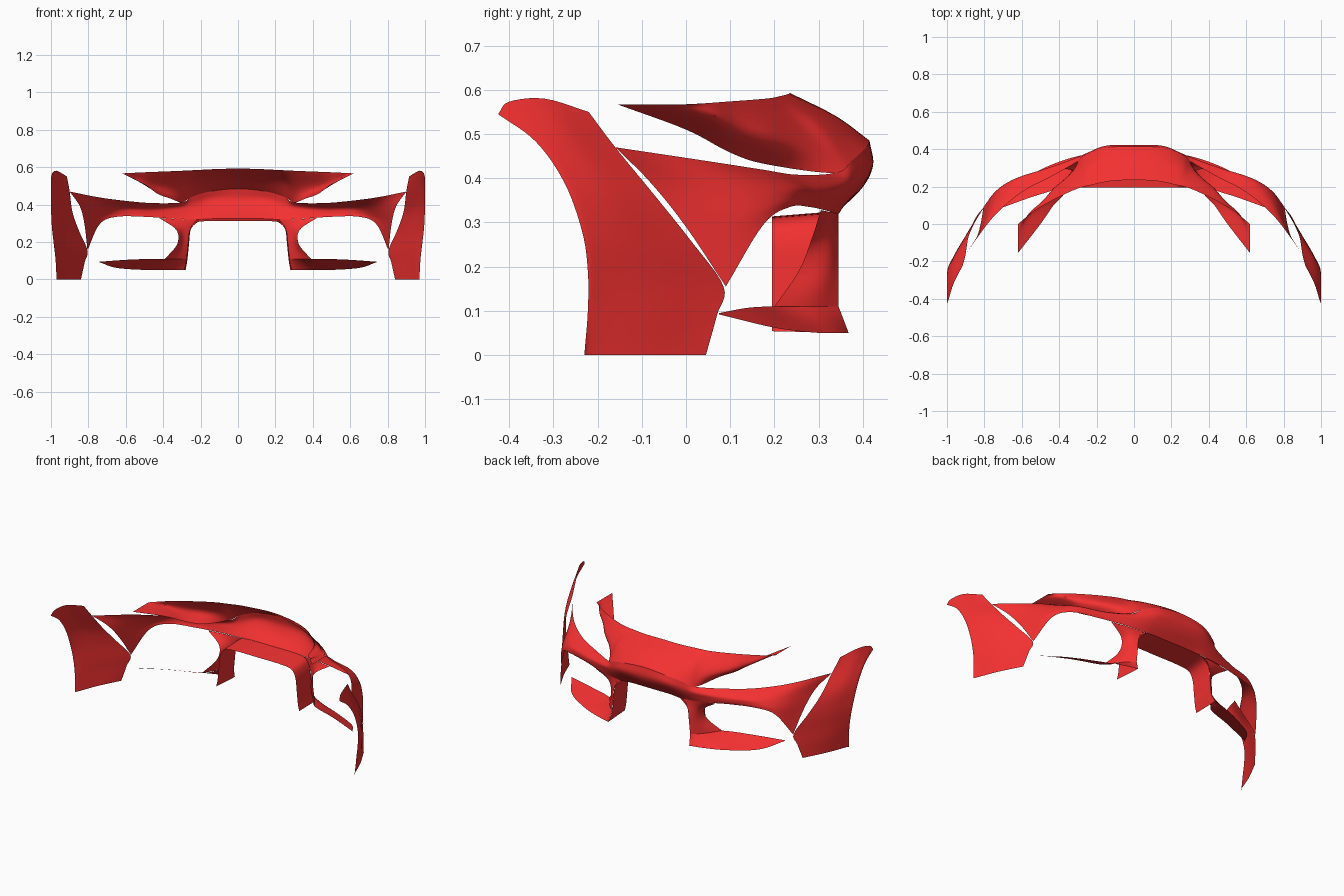
import bpy
from mathutils import Vector

red = bpy.data.materials.new("red_paint")
red.diffuse_color = (0.9, 0.03, 0.03, 1)


def spline(pts, steps):
    """Smooth curve through the points, square to the centre plane at x = 0."""
    p = [Vector(q) for q in pts]
    start = Vector((-p[1].x, p[1].y, p[1].z)) if abs(p[0].x) < 1e-6 < p[1].x else 2 * p[0] - p[1]
    p = [start] + p + [2 * p[-1] - p[-2]]
    out = []
    for i in range(1, len(p) - 2):
        a, b, c, d = p[i - 1:i + 3]
        for s in range(steps):
            t = s / steps
            out.append(0.5 * (2 * b + (c - a) * t + (2 * a - 5 * b + 4 * c - d) * t * t
                              + (3 * b - a - 3 * c + d) * t ** 3))
    return out + [p[-2]]


def panel(name, curves, along=6, across=5):
    """Sheet skinned across several guide curves and mirrored in x."""
    rows = [spline(c, along) for c in curves]
    cols = [spline(c, across) for c in zip(*rows)]
    n = len(cols[0])
    verts = [v for c in cols for v in c]
    faces = [(i * n + j, i * n + j + 1, (i + 1) * n + j + 1, (i + 1) * n + j)
             for i in range(len(cols) - 1) for j in range(n - 1)]
    me = bpy.data.meshes.new(name)
    me.from_pydata(verts, [], faces)
    me.materials.append(red)
    ob = bpy.data.objects.new(name, me)
    bpy.context.collection.objects.link(ob)
    mod = ob.modifiers.new("Mirror", 'MIRROR')
    mod.use_clip = True
    bpy.ops.object.select_all(action='DESELECT')
    ob.select_set(True)
    bpy.context.view_layer.objects.active = ob
    bpy.ops.object.shade_smooth_by_angle(angle=0.6)


# Nose edge shared by the upper panel and the band
nose = [(0, .415, .485), (.15, .408, .47), (.25, .375, .44), (.3, .335, .412)]

# Upper nose panel, with tips folding inwards over the lamp openings
panel("upper_nose", [
    [(0, .235, .593), (.12, .23, .59), (.22, .21, .585), (.3, .19, .581),
     (.4, .145, .577), (.5, .09, .573), (.56, .05, .57), (.62, 0, .567)],
    [(0, .34, .54), (.14, .33, .533), (.25, .305, .52), (.31, .28, .49),
     (.42, .2, .49), (.49, .12, .51), (.56, .05, .54), (.62, -.07, .567)],
    nose + [(.36, .18, .432), (.43, .1, .458), (.5, 0, .51), (.62, -.155, .567)],
])

# Main band wrapping from the nose round to the wings
panel("bumper_band", [
    nose + [(.45, .25, .408), (.6, .17, .42), (.75, .04, .44), (.9, -.16, .47)],
    [(0, .423, .43), (.15, .418, .425), (.25, .38, .4), (.32, .35, .385),
     (.47, .29, .38), (.62, .235, .385), (.74, .12, .385), (.845, -.08, .39)],
    [(0, .40, .38), (.15, .39, .375), (.25, .365, .36), (.33, .34, .355),
     (.49, .29, .355), (.65, .235, .355), (.75, .15, .33), (.82, 0, .29)],
    [(0, .345, .325), (.13, .345, .325), (.22, .345, .32), (.35, .325, .325),
     (.5, .28, .335), (.65, .235, .335), (.74, .175, .295), (.805, .09, .155)],
])

# Side wings, leaving a slim vent behind the band
panel("side_wing", [
    [(.915, -.22, .55), (.9, -.16, .47), (.885, -.07, .36), (.85, .01, .26),
     (.805, .085, .155), (.82, .07, .09), (.84, .045, 0)],
    [(.965, -.32, .58), (.965, -.25, .48), (.955, -.17, .37), (.935, -.12, .265),
     (.91, -.08, .165), (.91, -.08, .085), (.91, -.09, 0)],
    [(.99, -.4, .573), (.993, -.315, .485), (.993, -.25, .385), (.985, -.212, .275),
     (.975, -.2, .185), (.965, -.2, .095), (.958, -.21, 0)],
    [(1, -.425, .545), (1, -.34, .483), (1, -.275, .39), (.995, -.235, .28),
     (.985, -.222, .19), (.975, -.222, .1), (.97, -.23, 0)],
])

# Return lip under the nose that runs down the inside of each strut
path = [(0, .325), (.13, .325), (.22, .315), (.252, .27), (.262, .19), (.27, .11), (.28, .05)]
panel("grille_lip", [
    [(x, .345 if z > .06 else .368, z) for x, z in path],
    [(x + .008 * (x > 0), .195, max(z - .012, .054)) for x, z in path],
])

# Strut faces
panel("strut", [
    [(.2, .345, .32), (.252, .345, .27), (.262, .345, .19), (.27, .345, .11)],
    [(.3, .333, .322), (.295, .325, .265), (.298, .315, .19), (.33, .285, .11)],
    [(.42, .305, .328), (.33, .285, .265), (.325, .255, .19), (.39, .2, .11)],
])

# Low splitter blades
panel("splitter_blade", [
    [(.27, .345, .11), (.33, .285, .11), (.39, .2, .11), (.56, .14, .107), (.74, .075, .095)],
    [(.28, .368, .05), (.38, .34, .05), (.5, .29, .051), (.65, .2, .062), (.74, .075, .092)],
])
